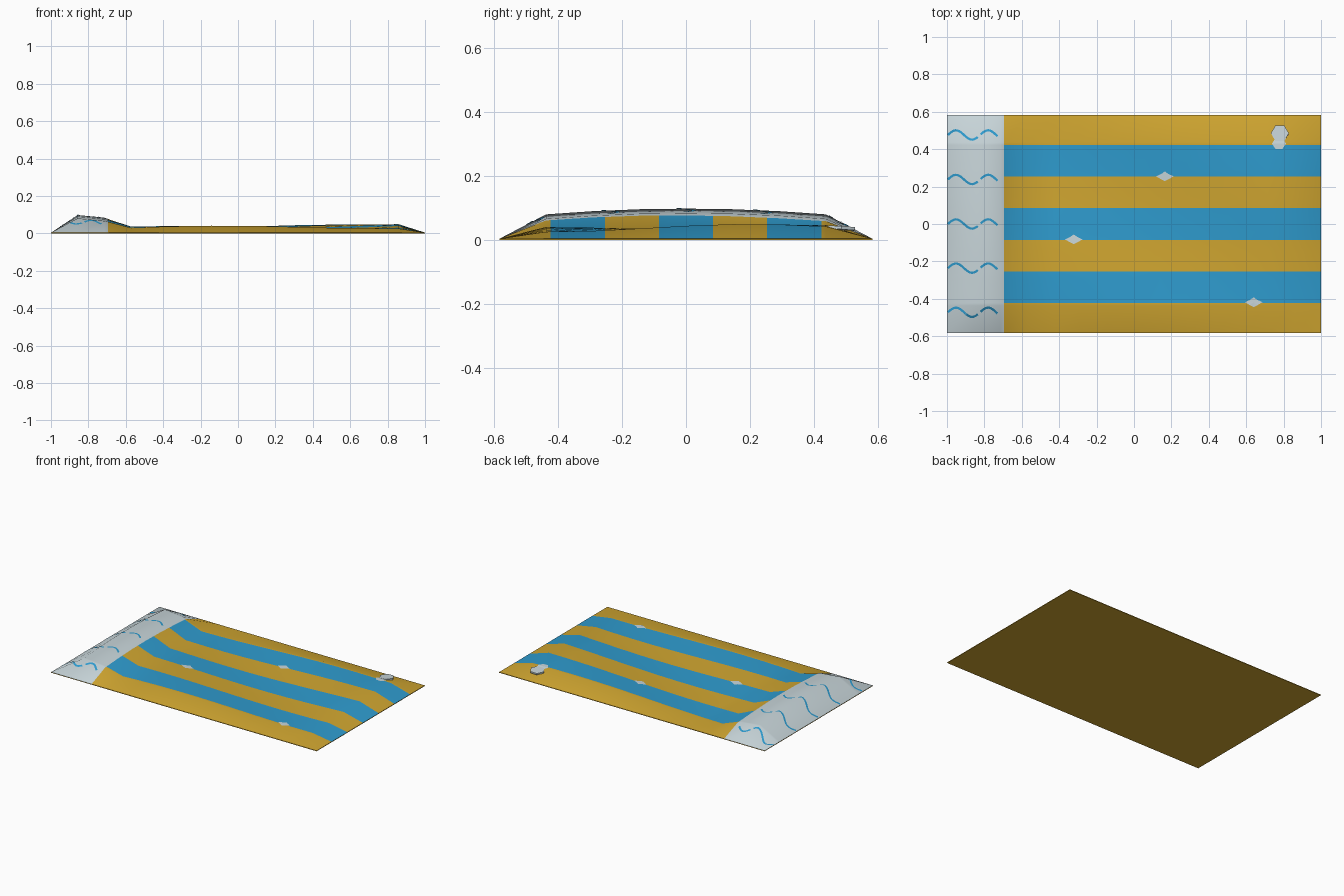
import bpy, bmesh, math
from mathutils import Vector
from mathutils.bvhtree import BVHTree

if "Cube" in bpy.data.objects:
    bpy.data.objects.remove(bpy.data.objects["Cube"])


def material(name, rgb):
    m = bpy.data.materials.new(name)
    m.diffuse_color = (*rgb, 1)
    m.use_nodes = True
    m.node_tree.nodes["Principled BSDF"].inputs["Base Color"].default_value = m.diffuse_color
    return m


OCHRE = material("ochre", (0.63, 0.38, 0.03))
BLUE = material("sky blue", (0.028, 0.33, 0.62))
PALE = material("pale grey", (0.58, 0.67, 0.70))

HALF_W, COLS, ROWS = 0.582, 14, 8
RIM = 0.004


def height(x, y):
    """Height of the cloth at a grid point: pillow rise, then gentle waves."""
    if abs(x) > 0.99 or abs(y) > HALF_W - 0.01:
        return RIM
    if x < -0.8:
        return 0.098 - 0.018 * (y / 0.437) ** 2
    if x < -0.65:
        return 0.084 - 0.018 * (y / 0.437) ** 2
    wave = math.cos(3 * (x - 0.857) + 5 * (y - 0.2))
    return 0.030 + 0.009 * x + 0.012 * wave


def make_object(name, bm, mats):
    me = bpy.data.meshes.new(name)
    bm.to_mesh(me)
    ob = bpy.data.objects.new(name, me)
    bpy.context.collection.objects.link(ob)
    for m in mats:
        me.materials.append(m)
    return ob


# Blanket: coarse wavy sheet with a raised pillow end
bm = bmesh.new()
bmesh.ops.create_grid(bm, x_segments=COLS, y_segments=ROWS, size=1)
for v in bm.verts:
    v.co.y *= HALF_W
    v.co.z = height(v.co.x, v.co.y)

# Cut the pillow edge and the stripe edges
cuts = [((-0.695, 0, 0), (1, 0, 0))]
cuts += [((0, s * y, 0), (0, 1, 0)) for y in (0.085, 0.253, 0.422) for s in (-1, 1)]
for co, no in cuts:
    bmesh.ops.bisect_plane(bm, geom=bm.verts[:] + bm.edges[:] + bm.faces[:],
                           plane_co=co, plane_no=no)
for f in bm.faces:
    f.smooth = True
    c = f.calc_center_median()
    if c.x < -0.695:
        f.material_index = 2
    elif abs(c.y) < 0.085 or 0.253 < abs(c.y) < 0.422:
        f.material_index = 1
bm.normal_update()
surface = BVHTree.FromBMesh(bm)

# Thin rim and flat underside
border = [e for e in bm.edges if e.is_boundary]
rim = bmesh.ops.extrude_edge_only(bm, edges=border)["geom"]
for g in rim:
    if isinstance(g, bmesh.types.BMVert):
        g.co.z = 0
    elif isinstance(g, bmesh.types.BMFace):
        g.smooth = False
        g.material_index = 0
low = [e for e in bm.edges if e.is_boundary]
for f in bmesh.ops.contextual_create(bm, geom=low)["faces"]:
    f.smooth = False
    f.material_index = 0
bmesh.ops.recalc_face_normals(bm, faces=bm.faces[:])
for e in bm.edges:
    e.smooth = all(f.smooth for f in e.link_faces)
make_object("blanket", bm, [OCHRE, BLUE, PALE])


def on_cloth(x, y, lift=0.002):
    hit = surface.ray_cast(Vector((x, y, 1)), Vector((0, 0, -1)))[0]
    return Vector((x, y, (hit.z if hit else RIM) + lift))


# Wavy stitch lines on the pillow
bm = bmesh.new()
for row in (0.476, 0.238, 0.0, -0.236, -0.472):
    for x0, x1 in ((-0.995, -0.835), (-0.82, -0.73)):
        prev = None
        n = 16
        for i in range(n + 1):
            x = x0 + (x1 - x0) * i / n
            y = row + 0.025 * math.sin((x + 0.995) * 2 * math.pi / 0.172)
            slope = 0.9 * math.cos((x + 0.995) * 2 * math.pi / 0.172)
            side = Vector((-slope, 1)).normalized() * 0.006
            pair = [bm.verts.new(on_cloth(max(-0.999, x + s * side.x), y + s * side.y))
                    for s in (-1, 1)]
            if prev:
                bm.faces.new((prev[0], pair[0], pair[1], prev[1]))
            prev = pair
make_object("pillow_stitching", bm, [BLUE])


# Small pale flecks lying on the stripe edges
def add_fleck(bm, x, y, outline):
    mid = bm.verts.new(on_cloth(x, y))
    ring = [bm.verts.new(on_cloth(x + a, y + b)) for a, b in outline]
    for i, v in enumerate(ring):
        bm.faces.new((mid, v, ring[(i + 1) % len(ring)]))


diamond = [(0.047, 0), (0.02, 0.012), (0, 0.026), (-0.02, 0.012),
           (-0.047, 0), (-0.02, -0.016), (0, -0.026), (0.02, -0.016)]
hexagon = [(0.038 * math.cos(i * math.pi / 3), 0.032 * math.sin(i * math.pi / 3))
           for i in range(6)]
bm = bmesh.new()
for x, y in ((0.165, 0.255), (-0.322, -0.082), (0.64, -0.418)):
    add_fleck(bm, x, y, diamond)
add_fleck(bm, 0.775, 0.43, hexagon)
make_object("flecks", bm, [PALE])

# Raised six-sided button near the corner
bm = bmesh.new()
bmesh.ops.create_cone(bm, cap_ends=True, segments=6, radius1=0.048, radius2=0.048, depth=0.01)
button = make_object("button", bm, [PALE])
button.location = (0.78, 0.485, 0.037)
button.rotation_euler = (math.radians(-4), 0, math.radians(30))
